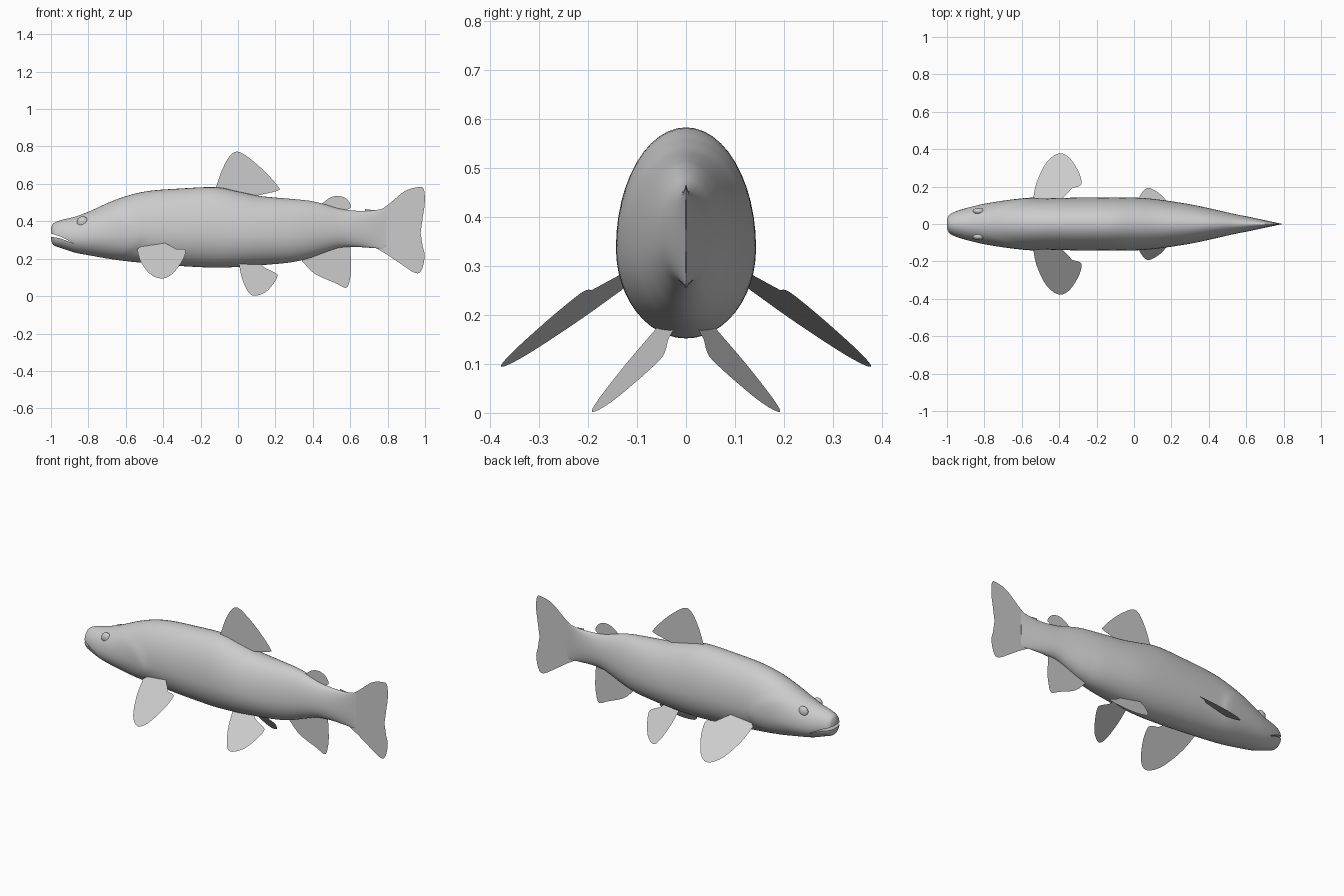
import bpy
import bmesh
from math import sin, cos, pi, radians, exp
from mathutils import Vector

cube = bpy.data.objects.get("Cube")
if cube:
    bpy.data.objects.remove(cube, do_unlink=True)

grey = bpy.data.materials.new("plain grey")
grey.use_nodes = True
COLOUR = (0.6, 0.6, 0.6, 1)
grey.diffuse_color = COLOUR
grey.node_tree.nodes["Principled BSDF"].inputs["Base Color"].default_value = COLOUR


def add_object(name, bm):
    mesh = bpy.data.meshes.new(name)
    bm.to_mesh(mesh)
    bm.free()
    mesh.materials.append(grey)
    obj = bpy.data.objects.new(name, mesh)
    bpy.context.collection.objects.link(obj)
    return obj


def activate(obj):
    bpy.ops.object.select_all(action="DESELECT")
    obj.select_set(True)
    bpy.context.view_layer.objects.active = obj


def spline(points, steps):
    """Smooth curve through the points, as vectors."""
    pts = [Vector(p) for p in points]
    pts = [2 * pts[0] - pts[1]] + pts + [2 * pts[-1] - pts[-2]]
    result = []
    for a, b, c, d in zip(pts, pts[1:], pts[2:], pts[3:]):
        for i in range(steps):
            t = i / steps
            result.append(b + (c - a) * t / 2 + (2 * a - 5 * b + 4 * c - d) * t**2 / 2
                          + (3 * b - a - 3 * c + d) * t**3 / 2)
    return result + [pts[-2]]


# Body stations: x, bottom, top, half width
STATIONS = [
    (-1, .30, .365, .025), (-.985, .272, .39, .052), (-.94, .255, .408, .072),
    (-.87, .232, .425, .092), (-.79, .217, .455, .11), (-.68, .198, .505, .127),
    (-.58, .185, .54, .135), (-.47, .174, .563, .137), (-.31, .161, .575, .141),
    (-.12, .152, .582, .143), (.01, .157, .557, .141), (.12, .165, .535, .132),
    (.28, .18, .52, .109), (.38, .203, .51, .089), (.46, .232, .492, .071),
    (.54, .258, .468, .053), (.62, .263, .457, .037), (.71, .258, .456, .018),
    (.775, .255, .466, .004), (.79, .275, .45, .001),
]
SIDES = 48


def gill_swell(x, height):
    """Gentle bulge over the gill cover with a steeper rear edge."""
    edge = -.53 - .22 * (height + .15) ** 2
    fall = .09 if x < edge else .018
    return .005 * exp(-((x - edge) / fall) ** 2) * max(0, 1 - height ** 4)


bm = bmesh.new()
rings = []
for x, bottom, top, width in spline(STATIONS, 7):
    middle = bottom + .43 * (top - bottom)
    ring = []
    for i in range(SIDES):
        a = 2 * pi * i / SIDES
        reach = top - middle if cos(a) > 0 else middle - bottom
        side = (width + gill_swell(x, cos(a))) * sin(a)
        ring.append(bm.verts.new((x, side, middle + reach * cos(a))))
    rings.append(ring)
for r, s in zip(rings, rings[1:]):
    for i in range(SIDES):
        j = (i + 1) % SIDES
        bm.faces.new((r[i], r[j], s[j], s[i]))
bm.faces.new(rings[0])
bm.faces.new(rings[-1])
bmesh.ops.recalc_face_normals(bm, faces=bm.faces)
body = add_object("body", bm)

# Mouth slit: a thin wedge cut into the snout
bm = bmesh.new()
wedge = [(-1.05, .352), (-.95, .319), (-.87, .278), (-.95, .309), (-1.05, .326)]
face = bm.faces.new([bm.verts.new((x, -.3, z)) for x, z in wedge])
moved = bmesh.ops.extrude_face_region(bm, geom=[face])["geom"]
bmesh.ops.translate(bm, vec=(0, .6, 0),
                    verts=[v for v in moved if isinstance(v, bmesh.types.BMVert)])
bmesh.ops.recalc_face_normals(bm, faces=bm.faces)
cutter = add_object("mouth_cutter", bm)
cutter.hide_render = True
activate(body)
cut = body.modifiers.new("mouth", "BOOLEAN")
cut.operation = "DIFFERENCE"
cut.solver = "EXACT"
cut.object = cutter
bpy.ops.object.modifier_apply(modifier=cut.name)
bpy.data.objects.remove(cutter, do_unlink=True)
activate(body)
bpy.ops.object.shade_smooth_by_angle(angle=radians(40))


# Thin fins: a smooth side outline, closed by root points hidden in the body
def add_fin(name, outline, root=(), spread=lambda x, z: 0, side=1):
    bm = bmesh.new()
    points = list(spline(outline, 6)) + [Vector(p) for p in root]
    bm.faces.new([bm.verts.new((x, side * spread(x, z), z)) for x, z in points])
    bmesh.ops.triangulate(bm, faces=bm.faces)
    return add_object(name, bm)


add_fin("dorsal_fin",
        [(-.12, .575), (-.085, .675), (-.043, .75), (0, .772), (.064, .735),
         (.144, .665), (.215, .585), (.21, .563), (.1, .537)],
        [(.08, .5), (-.1, .5)])
add_fin("adipose_fin",
        [(.45, .495), (.49, .525), (.535, .536), (.58, .52), (.605, .48), (.585, .462)],
        [(.55, .43), (.46, .45)])
add_fin("anal_fin",
        [(.34, .19), (.41, .12), (.52, .07), (.58, .045), (.6, .1), (.605, .16), (.6, .265)],
        [(.5, .29), (.38, .23)])
add_fin("tail_fin",
        [(.68, .465), (.75, .46), (.8, .487), (.89, .56), (.96, .582), (.993, .572),
         (.998, .49), (.98, .38), (.977, .3), (.998, .22), (.98, .137), (.945, .125),
         (.866, .175), (.8, .22), (.73, .262)],
        [(.68, .3)])

PECTORAL = [(-.54, .25), (-.52, .185), (-.47, .118), (-.406, .094), (-.35, .12),
            (-.3, .185), (-.28, .235), (-.29, .25), (-.33, .251)]
PELVIC = [(.005, .175), (.02, .1), (.05, .03), (.085, .002), (.145, .02),
          (.19, .067), (.21, .105), (.2, .123), (.145, .15)]

for label, side in (("left", 1), ("right", -1)):
    # The model faces -x, so its left flank here is the one toward +y
    add_fin("pectoral_fin_" + label, PECTORAL, [(-.4, .29), (-.5, .28)],
            lambda x, z: .135 + (.25 - z + .22 * (x + .53)) / .76, side)
    add_fin("pelvic_fin_" + label, PELVIC, [(.1, .19), (.03, .19)],
            lambda x, z: .06 + (.175 - z - .35 * x) / 1.09, side)
    # Slightly domed eye
    bm = bmesh.new()
    bmesh.ops.create_uvsphere(bm, u_segments=24, v_segments=16, radius=.031)
    bmesh.ops.scale(bm, verts=bm.verts, vec=(1, .6, 1))
    bmesh.ops.translate(bm, verts=bm.verts, vec=(-.83, side * .068, .395))
    eye = add_object("eye_" + label, bm)
    activate(eye)
    bpy.ops.object.shade_smooth_by_angle()
